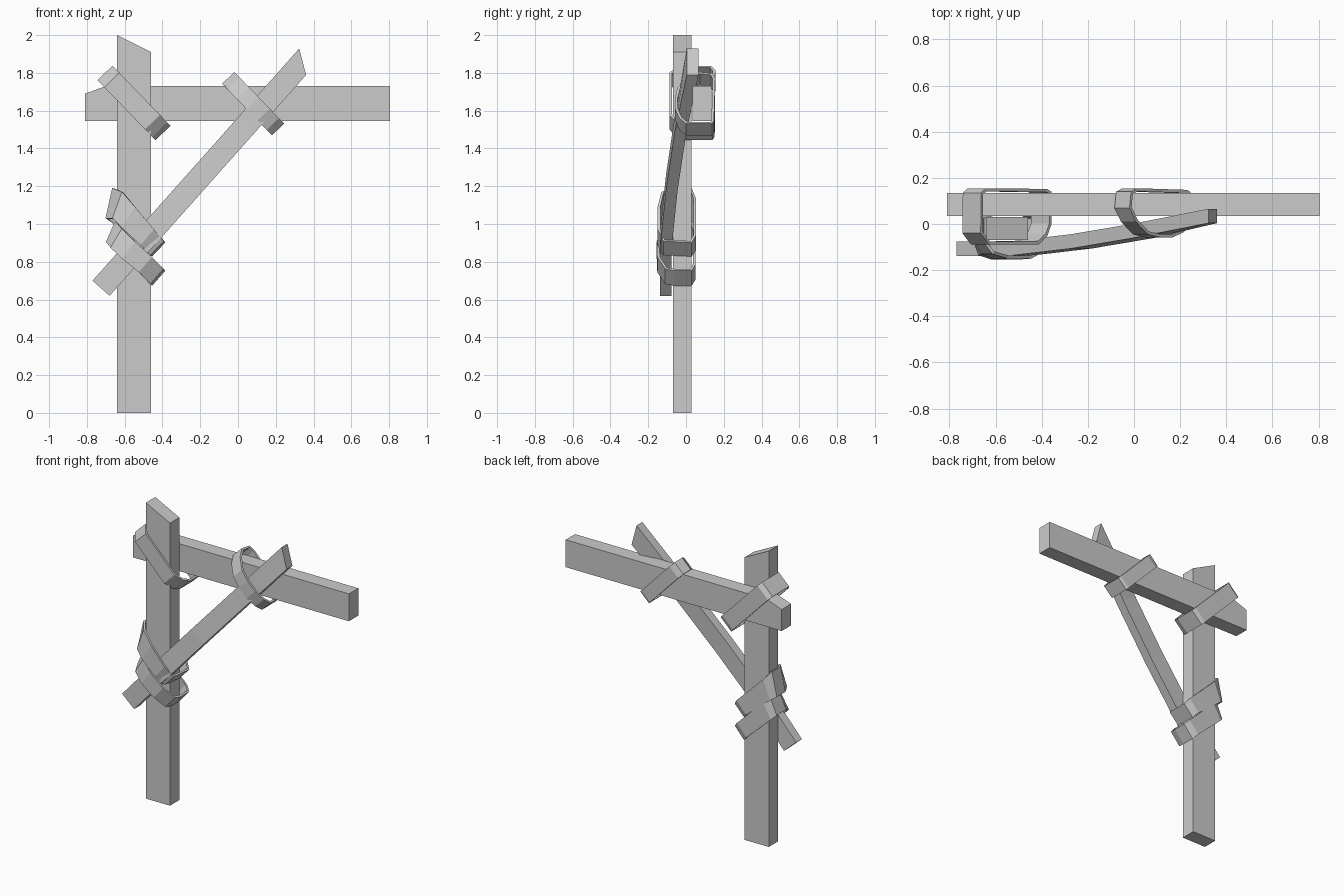
import bpy, bmesh
from mathutils import Vector

if "Cube" in bpy.data.objects:
    bpy.data.objects.remove(bpy.data.objects["Cube"])


def finish(name, bm):
    bmesh.ops.recalc_face_normals(bm, faces=bm.faces)
    me = bpy.data.meshes.new(name)
    bm.to_mesh(me)
    bm.free()
    ob = bpy.data.objects.new(name, me)
    bpy.context.collection.objects.link(ob)
    return ob


def loft(name, rings, closed=False):
    """Skin a row of four-point sections; cap the ends or join them up."""
    bm = bmesh.new()
    vs = [[bm.verts.new(p) for p in r] for r in rings]
    n = len(vs)
    for i in range(n if closed else n - 1):
        a, b = vs[i], vs[(i + 1) % n]
        for j in range(4):
            k = (j + 1) % 4
            bm.faces.new((a[j], a[k], b[k], b[j]))
    if not closed:
        bm.faces.new(vs[0])
        bm.faces.new(vs[-1])
    return finish(name, bm)


def plank(name, outline, y0, y1):
    """Extrude an x-z outline through y."""
    bm = bmesh.new()
    f = bm.faces.new([bm.verts.new((x, y0, z)) for x, z in outline])
    new = bmesh.ops.extrude_face_region(bm, geom=[f])["geom"]
    verts = [v for v in new if isinstance(v, bmesh.types.BMVert)]
    bmesh.ops.translate(bm, verts=verts, vec=(0, y1 - y0, 0))
    return finish(name, bm)


def strap(name, pts, thick=0.014):
    """Closed flat band; each point is x, y, z plus half-width vector x, z."""
    cen = [Vector(p[:3]) for p in pts]
    mid = sum(cen, Vector()) / len(cen)
    rings = []
    for i, p in enumerate(pts):
        w = Vector((p[3], 0, p[4]))
        t = (cen[(i + 1) % len(cen)] - cen[i]).normalized() \
            + (cen[i] - cen[i - 1]).normalized()
        n = t.cross(w).normalized() * thick
        if n.dot(mid - cen[i]) < 0:
            n = -n
        c = cen[i]
        rings.append((c - w, c + w, c + w + n, c - w + n))
    return loft(name, rings, closed=True)


def diagonal_strap(name, cx, cz, half, section):
    """Strap running down to the right; section holds (along, y) pairs."""
    return strap(name, [(cx + .695 * u, y, cz - .719 * u, .719 * half, .695 * half)
                        for u, y in section])


# Upright post and crossbeam, with cut ends
plank("post", [(-.64, 0), (-.46, 0), (-.46, 1.91), (-.64, 2)], -.07, .03)
plank("crossbeam", [(-.81, 1.545), (.805, 1.545), (.805, 1.73),
                    (-.70, 1.73), (-.81, 1.69)], .035, .135)

# Bent diagonal brace: distance along upper edge, lower edge, y centre
rings = []
for tu, tl, y in [(0, 0, -.107), (.34, .34, -.107), (.75, .75, -.075),
                  (1.15, 1.15, -.03), (1.645, 1.565, .035)]:
    up = (-.77 + .665 * tu, .70 + .747 * tu)
    lo = (-.68 + .665 * tl, .62 + .747 * tl)
    rings.append([(up[0], y - .031, up[1]), (up[0], y + .031, up[1]),
                  (lo[0], y + .031, lo[1]), (lo[0], y - .031, lo[1])])
loft("brace", rings)

# Straps at the crossbeam
diagonal_strap("post_beam_strap", -.55, 1.64, .055,
               [(-.17, -.088), (.14, -.088), (.195, -.05), (.22, 0), (.22, .14),
                (.19, .152), (-.19, .155), (-.22, .135), (-.222, -.04)])
diagonal_strap("brace_beam_strap", .08, 1.637, .045,
               [(-.19, .07), (-.15, .01), (-.075, -.045), (.0, -.058), (.08, -.058),
                (.15, -.035), (.19, .0), (.19, .138), (.17, .148), (-.14, .155),
                (-.18, .14)])

# Two wraps where the brace meets the post
strap("upper_post_strap",
      [(-.684, -.06, 1.11, .018, .08), (-.64, -.13, 1.10, .025, .07),
       (-.58, -.15, 1.035, .035, .055), (-.48, -.15, .93, .035, .042),
       (-.428, -.12, .872, .035, .037), (-.42, .03, .865, .035, .037),
       (-.45, .053, .90, .035, .04), (-.64, .053, 1.07, .025, .065),
       (-.682, .03, 1.11, .018, .08)])
strap("lower_post_strap",
      [(-.675, -.07, .96, .024, .055), (-.645, -.135, .925, .03, .05),
       (-.58, -.155, .862, .035, .045), (-.49, -.152, .785, .035, .04),
       (-.43, -.11, .722, .035, .04), (-.42, -.06, .713, .035, .04),
       (-.42, .03, .713, .035, .04), (-.45, .05, .745, .035, .04),
       (-.64, .05, .925, .03, .05), (-.675, .03, .96, .024, .055)])
